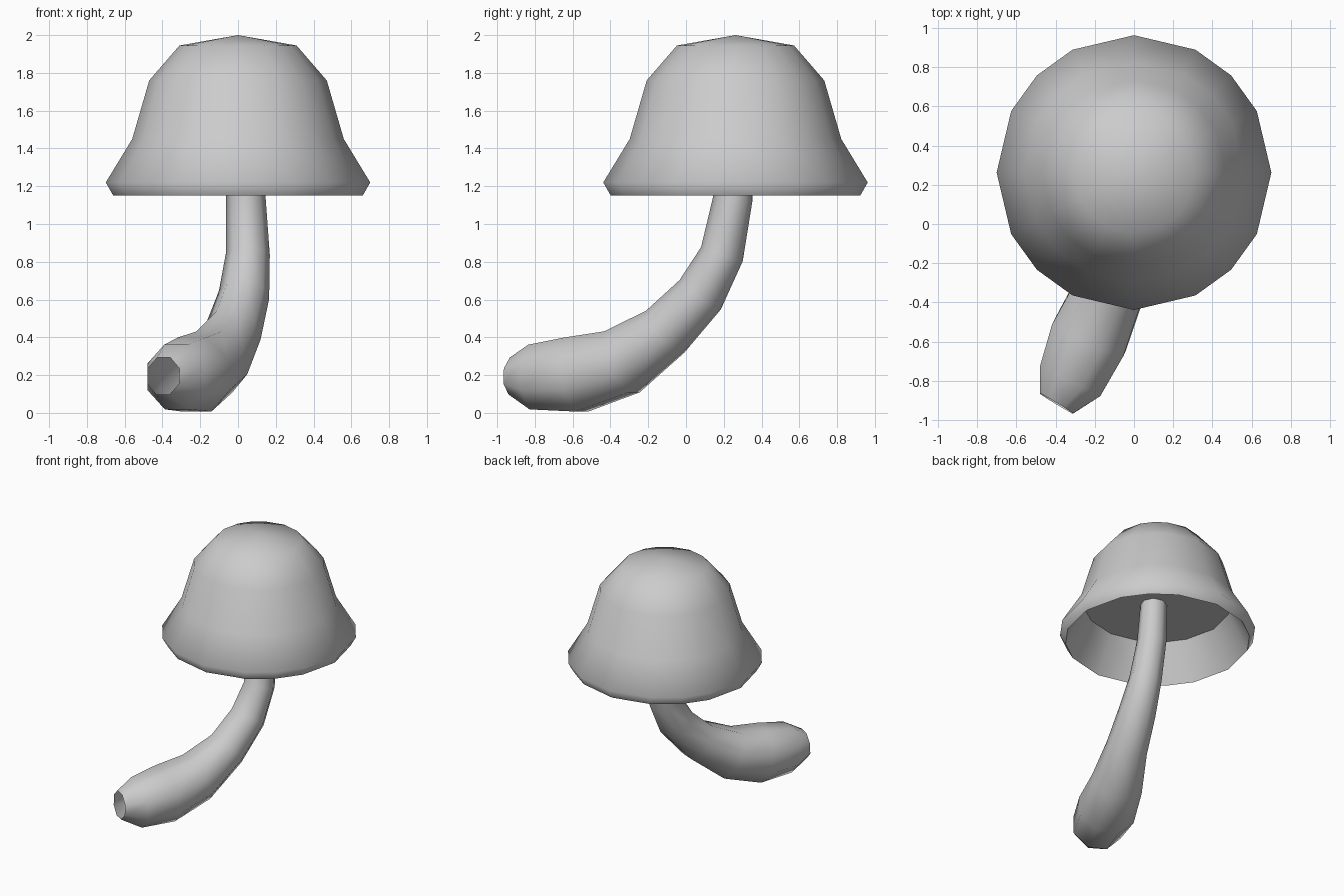
import bpy, bmesh, math
from mathutils import Vector

if "Cube" in bpy.data.objects:
    bpy.data.objects.remove(bpy.data.objects["Cube"])


def make_object(name, rings, angle, cap_end=False):
    """Skin a list of equal-length vertex rings into a shaded object."""
    bm = bmesh.new()
    loops = [[bm.verts.new(p) for p in ring] for ring in rings]
    n = len(loops[0])
    for a, b in zip(loops, loops[1:]):
        for i in range(n):
            j = (i + 1) % n
            bm.faces.new((a[i], a[j], b[j], b[i]))
    if cap_end:
        bm.faces.new(loops[-1])
    bmesh.ops.remove_doubles(bm, verts=bm.verts, dist=1e-5)
    bmesh.ops.recalc_face_normals(bm, faces=bm.faces)
    me = bpy.data.meshes.new(name)
    bm.to_mesh(me)
    bm.free()
    ob = bpy.data.objects.new(name, me)
    bpy.context.collection.objects.link(ob)
    bpy.ops.object.select_all(action='DESELECT')
    ob.select_set(True)
    bpy.context.view_layer.objects.active = ob
    bpy.ops.object.shade_smooth_by_angle(angle=math.radians(angle))
    return ob


# Cap: 16 sides, spaced like a rounded cube grid
ANGLES = [math.radians(90 * q + a) for q in range(4) for a in (0, 26.6, 45, 63.4)]
CENTRE_Y = 0.262


def cap_ring(r, z):
    return [(r * math.cos(a), CENTRE_Y + r * math.sin(a), z) for a in ANGLES]


outer = [(0.0, 2.0), (0.31, 1.945), (0.47, 1.76), (0.56, 1.45), (0.70, 1.22), (0.66, 1.15)]
make_object("cap", [cap_ring(r, z) for r, z in outer], 80)

# Hollow underside with a flat ceiling; normals face down into the hollow
inner = [(0.66, 1.15), (0.52, 1.43)]
under = make_object("cap_underside", [cap_ring(r, z) for r, z in inner], 45, True)
if under.data.polygons[-1].normal.z > 0:
    under.data.flip_normals()

# Stem: eight-sided tapered tube swept along a bent path, open at the foot
path = [
    (-0.395, -0.915, 0.195, 0.100), (-0.325, -0.80, 0.19, 0.175),
    (-0.23, -0.58, 0.203, 0.203), (-0.125, -0.34, 0.27, 0.18),
    (-0.025, -0.11, 0.43, 0.143), (0.032, 0.075, 0.625, 0.127),
    (0.052, 0.19, 0.84, 0.110), (0.042, 0.247, 1.13, 0.099),
    (0.03, 0.255, 1.43, 0.09),
]
points = [Vector(p[:3]) for p in path]
up, last, rings = Vector((0, 0, 1)), None, []
for i, p in enumerate(points):
    a, b = points[max(i - 1, 0)], points[min(i + 1, len(points) - 1)]
    tangent = (b - a).normalized()
    if last:
        up = last.rotation_difference(tangent) @ up
    up = (up - tangent * up.dot(tangent)).normalized()
    side = tangent.cross(up)
    r = path[i][3] * 1.06
    steps = [math.pi / 8 + k * math.pi / 4 for k in range(8)]
    rings.append([p + r * (math.cos(s) * side + math.sin(s) * up) for s in steps])
    last = tangent
make_object("stem", rings, 80)
